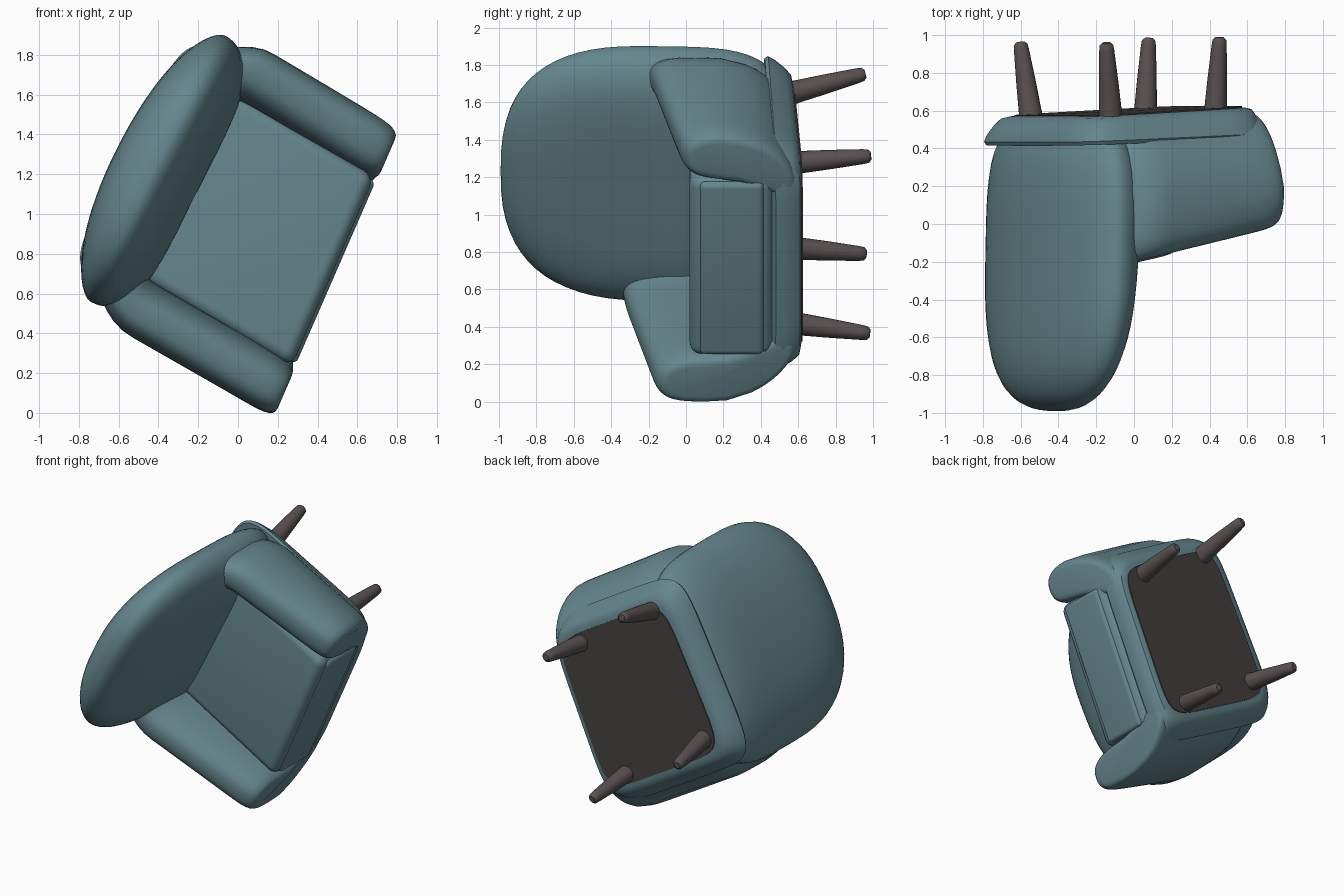
import bpy, bmesh, math
from mathutils import Vector

if "Cube" in bpy.data.objects:
    bpy.data.objects.remove(bpy.data.objects["Cube"])

def material(name, col):
    m = bpy.data.materials.new(name)
    m.diffuse_color = (*col, 1)
    m.use_nodes = True
    m.node_tree.nodes["Principled BSDF"].inputs["Base Color"].default_value = m.diffuse_color
    return m

TEAL = material("teal fabric", (0.13, 0.24, 0.27))
WOOD = material("dark wood", (0.10, 0.08, 0.08))
UNDER = material("under cloth", (0.06, 0.05, 0.05))
A = math.radians(63)
parts = []

# Chair space (forward, sideways, up) -> world: the chair lies on its side, top towards -y
def place(f, w, u):
    k = min(max((f + 0.3) / 0.8, 0), 1)
    if u < 0:
        u += 0.05 * f * u / 0.6
    f, w = f - 0.06 * w * k, w + 0.035 - 0.06 * f
    return Vector((f * math.sin(A) + w * math.cos(A), -u, 0.95 - f * math.cos(A) + w * math.sin(A)))

def spow(v, n):
    return math.copysign(abs(v) ** (2 / n), v)

def finish(bm, name, mat, mapped=True):
    if mapped:
        for v in bm.verts:
            v.co = place(*v.co)
    bmesh.ops.recalc_face_normals(bm, faces=bm.faces)
    me = bpy.data.meshes.new(name)
    bm.to_mesh(me)
    bm.free()
    ob = bpy.data.objects.new(name, me)
    bpy.context.collection.objects.link(ob)
    me.materials.append(mat)
    me.shade_smooth()
    parts.append(ob)
    return ob

def loft(rings, name, mat, mapped=True):
    bm = bmesh.new()
    rs = [[bm.verts.new(p) for p in r] for r in rings]
    n = len(rs[0])
    for a, b in zip(rs, rs[1:]):
        for i in range(n):
            bm.faces.new((a[i], a[(i + 1) % n], b[(i + 1) % n], b[i]))
    bm.faces.new(rs[0])
    bm.faces.new(rs[-1])
    return finish(bm, name, mat, mapped)

def rounded_box(lo, hi, r, name, mat):
    bm = bmesh.new()
    bmesh.ops.create_cube(bm, size=1)
    for v in bm.verts:
        v.co = [(l + h) / 2 + c * (h - l) for l, h, c in zip(lo, hi, v.co)]
    bmesh.ops.bevel(bm, geom=bm.edges[:], offset=r, segments=5, profile=0.5, affect='EDGES')
    return finish(bm, name, mat)

# Backrest: flat leaning front, barrel-shaped rear, rounded outline
def back_point(r, t, side):
    n = 2.6 if math.sin(t) > 0 else 4
    w = 0.75 * r * spow(math.cos(t), n)
    u = 0.2 + 0.79 * r * spow(math.sin(t), n)
    mid = -0.45 - 0.02 * u
    if side > 0:
        front = -0.23 - 0.10 * max(u, 0)
        return (mid + (front - mid) * max(1 - r ** 5, 0) ** 0.5, w, u)
    bulge = 0.23 * (1 - 0.45 * (w / 0.75) ** 2)
    return (mid - bulge * max(1 - r ** 5, 0) ** 0.5, w, u)

N = 64
radii = [math.sin(math.pi / 2 * i / 14) for i in range(1, 15)]
steps = [(r, 1) for r in radii] + [(r, -1) for r in radii[-2::-1]]
loft([[back_point(r, 2 * math.pi * i / N, s) for i in range(N)] for r, s in steps], "backrest", TEAL)

# Arms: tall rounded sections swept front to back, sides curling in under the seat
def arm(side, name):
    rings = []
    f0, f1, M = -0.58, 0.58, 28
    for j in range(M + 1):
        s = -math.cos(math.pi * j / M)
        f = (f0 + f1) / 2 + s * (f1 - f0) / 2
        k = max(1 - abs(s) ** 14, 0.0) ** 0.5 * 0.35 + 0.65
        if j in (0, M):
            k = 0.6
        top = 0.20 - 0.20 * f - 0.07 * side
        bot = -0.58
        uc, hu = (top + bot) / 2, (top - bot) / 2
        inward = 0.28 * max(0, (-0.2 - f) / 0.38) ** 2
        ring = []
        for i in range(40):
            t = 2 * math.pi * i / 40
            u = uc + (hu - 0.14 * (1 - k)) * spow(math.sin(t), 3.6)
            w = 0.65 + 0.145 * k * spow(math.cos(t), 2.6) - inward
            w -= 0.20 * (max(0, -0.1 - u) / 0.47) ** 2.2
            w += 0.06 * max(0, u + 0.05)
            ff = f - 0.05 * max(0, s) * max(0, (-0.2 - u) / 0.38)
            ring.append((ff, side * w, u))
        rings.append(ring)
    loft(rings, name, TEAL)

arm(1, "left_arm")
arm(-1, "right_arm")

# Base frame: rounded tub narrowing to the underside
def base_ring(u, f0, f1, hw):
    return [((f0 + f1) / 2 + (f1 - f0) / 2 * spow(math.cos(t), 7), hw * spow(math.sin(t), 7), u)
            for t in (2 * math.pi * (i + 0.5) / 64 for i in range(64))]

loft([base_ring(-0.595, -0.53, 0.49, 0.56), base_ring(-0.585, -0.57, 0.52, 0.60),
      base_ring(-0.55, -0.60, 0.54, 0.63), base_ring(-0.50, -0.63, 0.55, 0.66),
      base_ring(-0.46, -0.64, 0.55, 0.68), base_ring(-0.44, -0.63, 0.53, 0.67)], "base_frame", TEAL)
loft([base_ring(-0.602, -0.51, 0.48, 0.54), base_ring(-0.59, -0.51, 0.48, 0.54)], "underside_cloth", UNDER)

# Seat cushion with a piped front border
rounded_box((-0.32, -0.52, -0.45), (0.56, 0.52, -0.02), 0.06, "seat_cushion", TEAL)
rounded_box((0.30, -0.50, -0.40), (0.575, 0.50, -0.07), 0.03, "cushion_front_panel", TEAL)

# Splayed tapered legs: top (x, z), tip (x, y, z)
legs = {"back_left_leg": ((-0.10, 1.63), (-0.125, 0.96, 1.74)),
        "front_left_leg": ((0.45, 1.26), (0.475, 0.99, 1.30)),
        "back_right_leg": ((-0.52, 0.81), (-0.58, 0.965, 0.775)),
        "front_right_leg": ((0.08, 0.41), (0.10, 0.985, 0.35))}
for name, ((x, z), tip) in legs.items():
    a, b = Vector((x, 0.54, z)), Vector(tip)
    q = (b - a).to_track_quat('Z', 'Y')
    rings = []
    for h, r in ((0, .066), (.15, .06), (.5, .052), (.9, .04), (.97, .036), (1, .022)):
        rings.append([a.lerp(b, h) + q @ Vector((r * math.cos(i * math.pi / 12), r * math.sin(i * math.pi / 12), 0))
                      for i in range(24)])
    loft(rings, name, WOOD, False)

# Centre the model and rest it on z = 0
pts = [v.co for o in parts for v in o.data.vertices]
lo = [min(p[i] for p in pts) for i in range(3)]
hi = [max(p[i] for p in pts) for i in range(3)]
for o in parts:
    o.location = (-(lo[0] + hi[0]) / 2, -(lo[1] + hi[1]) / 2, -lo[2])
    o.select_set(True)
bpy.context.view_layer.objects.active = parts[0]
bpy.ops.object.shade_smooth_by_angle(angle=math.radians(40))
